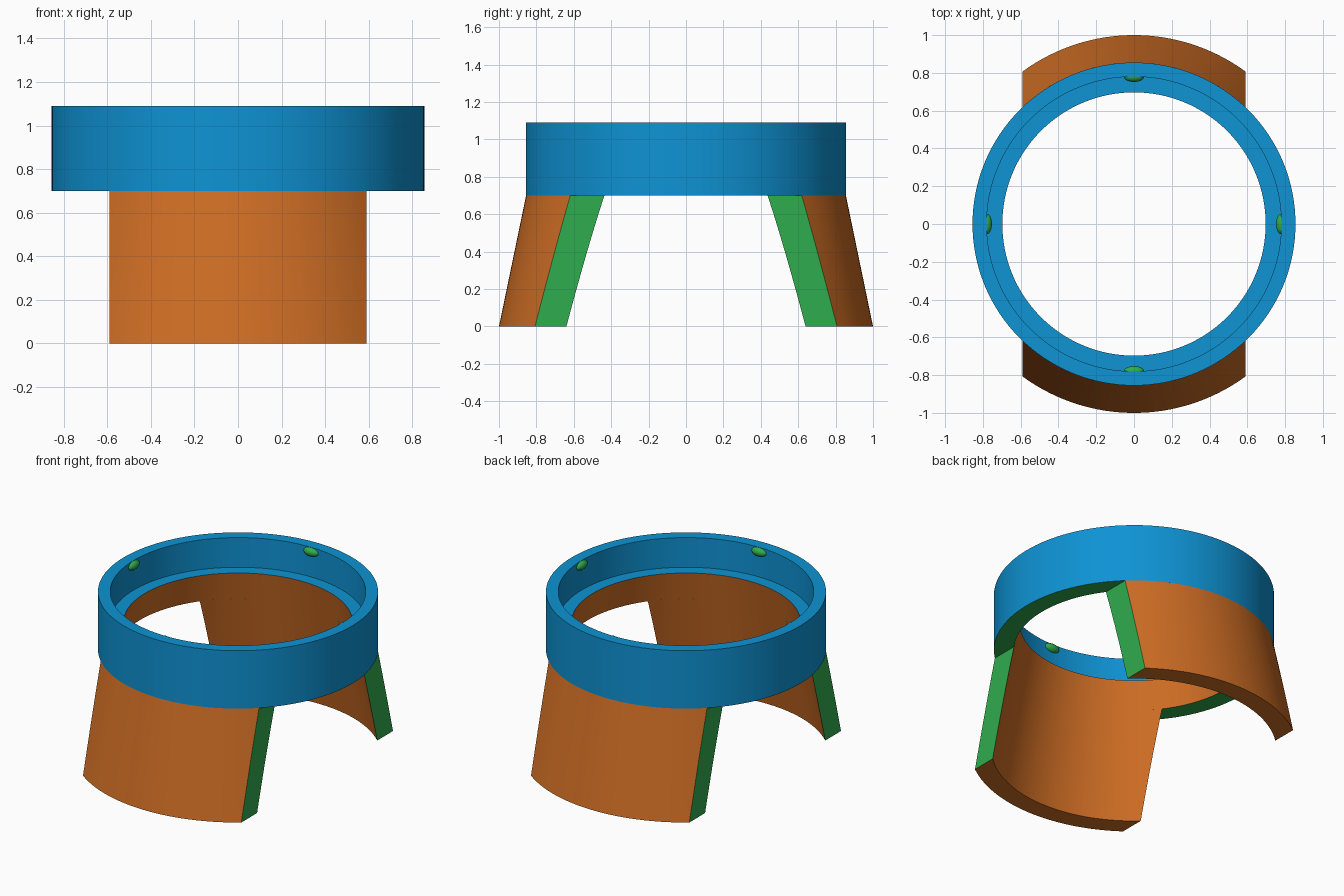
import bpy, bmesh, math

if "Cube" in bpy.data.objects:
    bpy.data.objects.remove(bpy.data.objects["Cube"])


def material(name, rgb):
    def lin(c):
        c /= 255
        return c / 12.92 if c <= 0.04045 else ((c + 0.055) / 1.055) ** 2.4
    m = bpy.data.materials.new(name)
    m.diffuse_color = [lin(c) for c in rgb] + [1]
    m.use_nodes = True
    m.node_tree.nodes["Principled BSDF"].inputs["Base Color"].default_value = m.diffuse_color
    return m


BLUE = material("blue", (14, 147, 212))
ORANGE = material("orange", (206, 109, 36))
GREEN = material("green", (47, 172, 77))

RING_BOTTOM, LEDGE, RING_TOP = 0.70, 0.89, 1.09
R_OUT, R_WALL, R_LEDGE = 0.855, 0.78, 0.697
LEG_HALF = 0.59
SEGMENTS = 128


def cone_inner(z):
    return 0.87 + (R_LEDGE - 0.87) * z / LEDGE


def cone_outer(z):
    return 1.0 + (R_OUT - 1.0) * z / RING_BOTTOM


def finish(name, bm, mats, angle=30):
    bmesh.ops.recalc_face_normals(bm, faces=bm.faces)
    me = bpy.data.meshes.new(name)
    bm.to_mesh(me)
    bm.free()
    ob = bpy.data.objects.new(name, me)
    bpy.context.collection.objects.link(ob)
    for m in mats:
        me.materials.append(m)
    bpy.ops.object.select_all(action='DESELECT')
    ob.select_set(True)
    bpy.context.view_layer.objects.active = ob
    bpy.ops.object.shade_smooth_by_angle(angle=math.radians(angle))
    return ob


# Stepped ring: closed lathe profile, one colour per profile edge
profile = [(R_OUT, RING_BOTTOM), (R_OUT, RING_TOP), (R_WALL, RING_TOP),
           (R_WALL, LEDGE), (R_LEDGE, LEDGE), (cone_inner(RING_BOTTOM), RING_BOTTOM)]
edge_colours = [0, 0, 0, 0, 1, 2]
bm = bmesh.new()
rings = []
for i in range(SEGMENTS):
    a = math.tau * i / SEGMENTS
    rings.append([bm.verts.new((r * math.cos(a), r * math.sin(a), z)) for r, z in profile])
for i in range(SEGMENTS):
    p, q = rings[i], rings[(i + 1) % SEGMENTS]
    for j, colour in enumerate(edge_colours):
        k = (j + 1) % len(profile)
        bm.faces.new((p[j], q[j], q[k], p[k])).material_index = colour
finish("stepped_ring", bm, [BLUE, ORANGE, GREEN])


# Flared legs: slices of a cone wall, cut flat at both sides
def leg(name, side):
    cols, rows = 32, 8
    bm = bmesh.new()

    def sheet(radius):
        grid = []
        for i in range(cols + 1):
            x = -LEG_HALF + 2 * LEG_HALF * i / cols
            zs = [RING_BOTTOM * j / rows for j in range(rows + 1)]
            grid.append([bm.verts.new((x, side * math.sqrt(radius(z) ** 2 - x * x), z))
                         for z in zs])
        return grid

    outer, inner = sheet(cone_outer), sheet(cone_inner)
    for i in range(cols):
        for g in (outer, inner):
            for j in range(rows):
                bm.faces.new((g[i][j], g[i + 1][j], g[i + 1][j + 1], g[i][j + 1]))
        for j in (0, rows):
            bm.faces.new((outer[i][j], outer[i + 1][j], inner[i + 1][j], inner[i][j]))
    # green cut sides
    for i in (0, cols):
        for j in range(rows):
            f = bm.faces.new((outer[i][j], outer[i][j + 1], inner[i][j + 1], inner[i][j]))
            f.material_index = 1
    finish(name, bm, [ORANGE, GREEN])


leg("front_leg", -1)
leg("back_leg", 1)

# Four snap bumps on the inside of the upper wall
for n in range(4):
    a = math.pi / 2 * n
    bm = bmesh.new()
    bmesh.ops.create_uvsphere(bm, u_segments=24, v_segments=12, radius=1)
    for v in bm.verts:
        x, y, z = v.co
        r, t = R_WALL + 0.002 + 0.03 * x, 0.055 * y
        v.co = (r * math.cos(a) - t * math.sin(a),
                r * math.sin(a) + t * math.cos(a), 1.06 + 0.029 * z)
    finish(f"snap_bump_{n + 1}", bm, [GREEN], 60)
